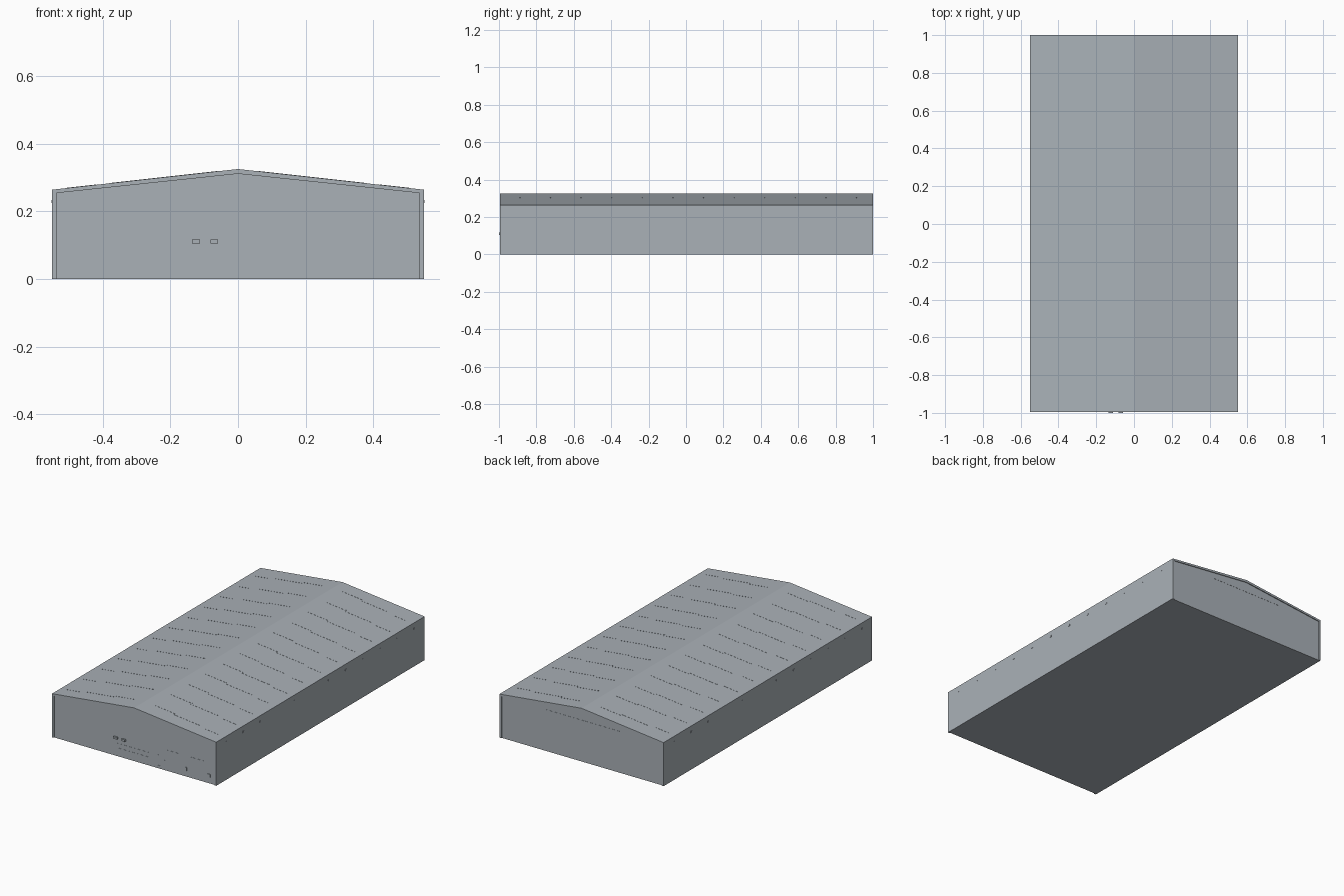
import bpy, bmesh, math

if "Cube" in bpy.data.objects:
    bpy.data.objects.remove(bpy.data.objects["Cube"])

grey = bpy.data.materials.new("steel grey")
grey.diffuse_color = (0.40, 0.44, 0.475, 1)
grey.use_nodes = True
grey.node_tree.nodes["Principled BSDF"].inputs["Base Color"].default_value = grey.diffuse_color

FRONT, BACK = -0.994, 1.0
RECESS = 0.005
HALF, EAVE, RIDGE = 0.55, 0.264, 0.325
SLOPE = (RIDGE - EAVE) / HALF


def finish(name, bm):
    bmesh.ops.recalc_face_normals(bm, faces=bm.faces)
    me = bpy.data.meshes.new(name)
    bm.to_mesh(me)
    bm.free()
    me.materials.append(grey)
    ob = bpy.data.objects.new(name, me)
    bpy.context.collection.objects.link(ob)
    return ob


def extrude(name, profile, y0, y1):
    """Extrude an x-z outline along y."""
    bm = bmesh.new()
    face = bm.faces.new([bm.verts.new((x, y0, z)) for x, z in profile])
    out = bmesh.ops.extrude_face_region(bm, geom=[face])
    verts = [g for g in out["geom"] if isinstance(g, bmesh.types.BMVert)]
    bmesh.ops.translate(bm, verts=verts, vec=(0, y1 - y0, 0))
    return finish(name, bm)


def boxes(name, items):
    """Several boxes (x0, x1, y0, y1, z0, z1) in one object."""
    bm = bmesh.new()
    for x0, x1, y0, y1, z0, z1 in items:
        vs = bmesh.ops.create_cube(bm, size=1)["verts"]
        for v in vs:
            v.co = (x0 if v.co.x < 0 else x1,
                    y0 if v.co.y < 0 else y1,
                    z0 if v.co.z < 0 else z1)
    return finish(name, bm)


# Outer cladding: side walls and gabled roof as one thick shell
IH, IE, IR = 0.537, 0.254, 0.311
outer = [(-HALF, 0), (-HALF, EAVE), (0, RIDGE), (HALF, EAVE), (HALF, 0)]
inner = [(IH, 0), (IH, IE), (0, IR), (-IH, IE), (-IH, 0)]
extrude("roof_and_side_cladding", outer + inner, FRONT, BACK)

# Closed hall body, its gable walls set back slightly behind the trim
extrude("gable_walls_and_floor", inner, FRONT + RECESS, BACK - RECESS)

wall = FRONT + RECESS


def plate(x0, x1, z0, z1, depth=0.001):
    return (x0, x1, wall - depth, wall + 0.002, z0, z1)


# Sliding main door: edge posts and cross rails
boxes("main_door_frame", [
    plate(-0.133, -0.130, 0.01, 0.27), plate(0.127, 0.130, 0.02, 0.28),
    plate(-0.12, 0.10, 0.077, 0.079), plate(-0.12, 0.11, 0.049, 0.051)])
boxes("main_door_handles", [
    plate(-0.136, -0.112, 0.105, 0.117, 0.011),
    plate(-0.082, -0.059, 0.105, 0.117, 0.011)])

# Smaller doors: head rails, lower jambs and lock boxes
boxes("side_door_frames", [
    plate(0.21, 0.31, 0.124, 0.126), plate(0.375, 0.475, 0.124, 0.126),
    plate(0.15, 0.17, 0.079, 0.082), plate(0.15, 0.175, 0.006, 0.018)]
    + [plate(x, x + 0.003, 0.0, 0.06) for x in (0.175, 0.20, 0.328, 0.364, 0.488)])
boxes("side_door_locks", [
    plate(0.334, 0.351, 0.037, 0.056, 0.003),
    plate(0.490, 0.507, 0.037, 0.056, 0.003)])

# Rear gable tie rail
boxes("rear_gable_rail", [
    (-0.25, 0.25, BACK - RECESS - 0.002, BACK - RECESS + 0.001, 0.249, 0.251)])

# Twelve frame bays: wall cleats and low roof seams on both sides
bays = [-0.90 + i * 1.8 / 11 for i in range(12)]
boxes("wall_cleats", [
    (s * HALF - 0.0015, s * HALF + 0.0015, y - 0.005, y + 0.005, 0.225, 0.234)
    for s in (-1, 1) for y in bays])

bm = bmesh.new()
for s in (-1, 1):
    for i, y in enumerate(bays):
        for xa, xb, dy in ((0.06, 0.20, 0.012), (0.20, 0.38, 0.0), (0.42, 0.51, -0.012)):
            vs = bmesh.ops.create_cube(bm, size=1)["verts"]
            for v in vs:
                x = xa if v.co.x < 0 else xb
                top = RIDGE - SLOPE * x + (0.0008 if v.co.z > 0 else -0.002)
                v.co = (s * x, y + dy + math.copysign(0.002, v.co.y), top)
finish("roof_seams", bm)
